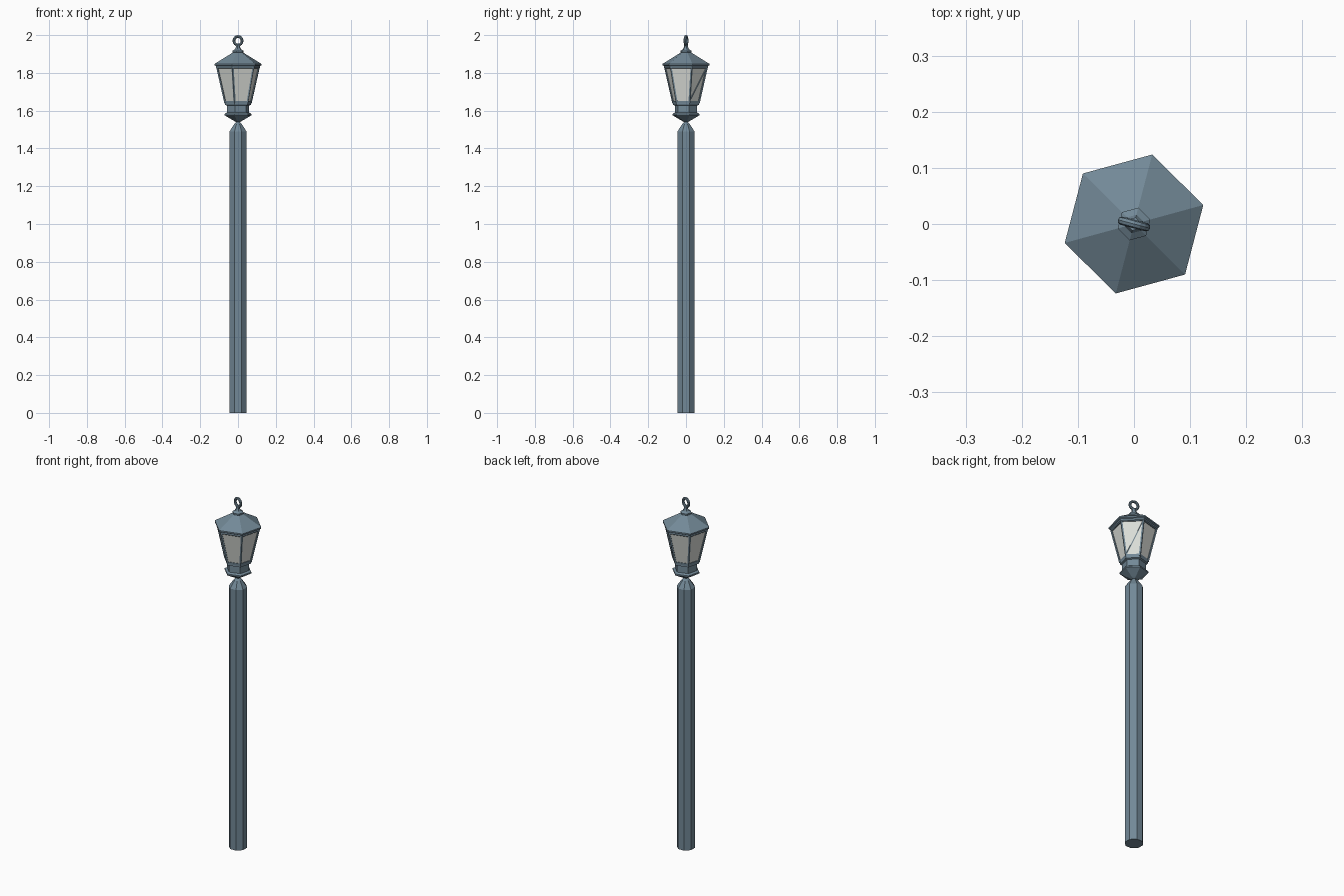
import bpy, bmesh, math
from mathutils import Vector

if "Cube" in bpy.data.objects:
    bpy.data.objects.remove(bpy.data.objects["Cube"])

def material(name, rgb):
    m = bpy.data.materials.new(name)
    m.diffuse_color = (*rgb, 1)
    m.use_nodes = True
    m.node_tree.nodes["Principled BSDF"].inputs["Base Color"].default_value = m.diffuse_color
    return m

metal = material("blue_grey_metal", (0.17, 0.25, 0.31))
glass = material("pale_glass", (0.72, 0.74, 0.70))

def finish(name, bm, mat):
    bmesh.ops.recalc_face_normals(bm, faces=bm.faces)
    me = bpy.data.meshes.new(name)
    bm.to_mesh(me)
    bm.free()
    ob = bpy.data.objects.new(name, me)
    bpy.context.collection.objects.link(ob)
    me.materials.append(mat)
    return ob

def point(r, z, deg):
    a = math.radians(deg)
    return Vector((r * math.cos(a), r * math.sin(a), z))

def prism(name, profile, sides, start, mat):
    """Flat-sided solid from a list of (radius, height)."""
    bm = bmesh.new()
    rings = [[bm.verts.new(point(r, z, start + 360 * i / sides)) for i in range(sides)]
             for r, z in profile]
    for lo, hi in zip(rings, rings[1:]):
        for i in range(sides):
            j = (i + 1) % sides
            bm.faces.new((lo[i], lo[j], hi[j], hi[i]))
    bm.faces.new(rings[0][::-1])
    bm.faces.new(rings[-1])
    return finish(name, bm, mat)

def bar(name, a, b, r):
    """Thin square bar between two points."""
    bm = bmesh.new()
    bmesh.ops.create_cone(bm, cap_ends=True, segments=4, radius1=r, radius2=r,
                          depth=(b - a).length)
    ob = finish(name, bm, metal)
    ob.rotation_mode = 'QUATERNION'
    ob.rotation_quaternion = (b - a).to_track_quat('Z', 'Y')
    ob.location = (a + b) / 2

TURN = 15.3  # lantern twist about z

# Octagonal post with chamfered top
prism("post", [(0.0485, 0), (0.0485, 1.49), (0.021, 1.53), (0.010, 1.54)], 8, 22.5, metal)

# Lantern base: neck, flared cup and lower band
prism("lantern_base", [(0.010, 1.525), (0.010, 1.54), (0.022, 1.546), (0.073, 1.575),
                       (0.073, 1.583), (0.061, 1.59), (0.061, 1.627), (0.071, 1.631),
                       (0.071, 1.639), (0.073, 1.652), (0.066, 1.652)], 6, TURN, metal)

# Tapered glass body
prism("glass_panels", [(0.068, 1.645), (0.112, 1.832)], 6, TURN, glass)

# Corner bars
for i in range(6):
    a = TURN + 60 * i
    bar(f"corner_bar_{i + 1}", point(0.069, 1.64, a), point(0.114, 1.832, a), 0.006)

# Diagonal strip on one panel
bar("diagonal_strip", point(0.071, 1.65, TURN), point(0.112, 1.826, TURN + 60), 0.003)

# Roof with a stepped rim
prism("roof", [(0.114, 1.823), (0.120, 1.827), (0.120, 1.836), (0.128, 1.84), (0.128, 1.848),
               (0.028, 1.908)], 6, TURN, metal)

# Finial collar and stem
prism("finial", [(0.022, 1.90), (0.030, 1.910), (0.030, 1.917), (0.017, 1.925),
                 (0.012, 1.935), (0.012, 1.948)], 6, TURN, metal)

# Hanging ring
bpy.ops.mesh.primitive_torus_add(major_segments=16, minor_segments=8, major_radius=0.0225,
                                 minor_radius=0.0075, location=(0, 0, 1.97),
                                 rotation=(math.pi / 2, 0, math.radians(-15)))
ring = bpy.context.object
ring.name = "hanging_ring"
ring.data.materials.append(metal)
